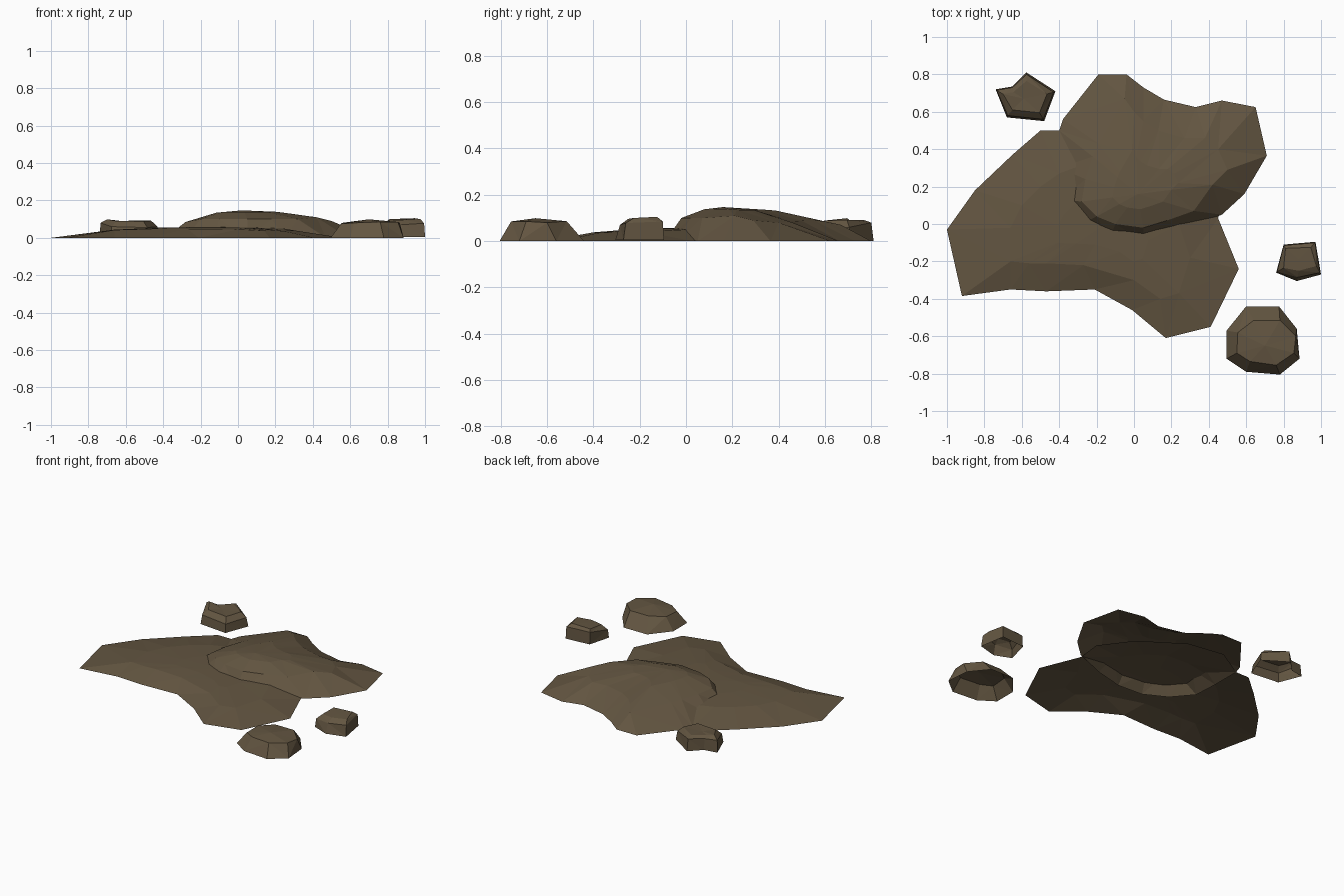
import bpy, bmesh
from mathutils import Vector

earth = bpy.data.materials.new("earth brown")
earth.diffuse_color = (0.125, 0.092, 0.053, 1)


def shell(name, rings, peak):
    """Open-bottomed faceted lump: matching rings joined upward, closed by a fan to the peak."""
    bm = bmesh.new()
    loops = [[bm.verts.new(p) for p in ring] for ring in rings]
    n = len(loops[0])
    for low, high in zip(loops, loops[1:]):
        for i in range(n):
            j = (i + 1) % n
            bm.faces.new((low[i], low[j], high[j], high[i]))
    top = bm.verts.new(peak)
    for i in range(n):
        bm.faces.new((loops[-1][i], loops[-1][(i + 1) % n], top))
    bmesh.ops.triangulate(bm, faces=[f for f in bm.faces if len(f.verts) > 3])
    bm.normal_update()
    if sum(f.normal.z for f in bm.faces) < 0:
        bmesh.ops.reverse_faces(bm, faces=bm.faces[:])
    mesh = bpy.data.meshes.new(name)
    bm.to_mesh(mesh)
    bm.free()
    mesh.materials.append(earth)
    obj = bpy.data.objects.new(name, mesh)
    bpy.context.collection.objects.link(obj)
    return obj


def ground(points, z=0.0):
    return [(x, y, z) for x, y in points]


def toward(ring, peak, t, tz):
    """Copy a ring pulled towards the peak, with a separate vertical amount for doming."""
    return [(x + (peak[0] - x) * t, y + (peak[1] - y) * t, z + (peak[2] - z) * tz)
            for x, y, z in ring]


# Low mound: wide and shallow, running back under the high mound
low_rim = [(-1, -.03), (-.85, .18), (-.65, .37), (-.5, .5), (-.4, .5), (-.2, .62),
           (.05, .58), (.32, .4), (.47, .2), (.45, .03), (.56, -.24), (.41, -.55),
           (.17, -.61), (-.01, -.46), (-.21, -.35), (-.47, -.36), (-.66, -.35), (-.92, -.385)]
low_shoulder = [(-.66, -.02, .044), (-.6, .1, .045), (-.5, .2, .047), (-.4, .27, .048),
                (-.32, .3, .048), (-.16, .33, .048), (0, .32, .048), (.12, .24, .048),
                (.22, .12, .048), (.24, 0, .05), (.3, -.18, .04), (.24, -.37, .037),
                (.14, -.4, .038), (0, -.3, .045), (-.27, -.22, .048), (-.47, -.21, .048),
                (-.56, -.21, .045), (-.66, -.2, .042)]
low_peak = (-.15, 0, .058)
shell("low_mound", [ground(low_rim), low_shoulder, toward(low_shoulder, low_peak, .5, .8)], low_peak)

# High mound: steep front, long slope to the back
high_rim = [(-.4, .5), (-.38, .56), (-.19, .8), (-.04, .8), (.05, .73), (.16, .665),
            (.33, .625), (.47, .66), (.65, .625), (.71, .365), (.59, .16), (.47, .05),
            (.25, -.04), (.05, -.09), (-.13, -.08), (-.28, 0), (-.39, .13), (-.4, .3)]
high_shoulder = [(-.22, .36, .085), (-.19, .43, .082), (-.05, .67, .07), (0, .6, .085),
                 (.05, .55, .09), (.13, .5, .088), (.27, .46, .085), (.38, .46, .08),
                 (.45, .4, .08), (.5, .29, .09), (.42, .21, .11), (.32, .07, .1),
                 (.18, .02, .1), (.05, -.02, .1), (-.1, 0, .1), (-.2, .04, .1),
                 (-.28, .12, .085), (-.26, .24, .085)]
high_peak = (.02, .16, .147)
shell("high_mound", [ground(high_rim), high_shoulder, toward(high_shoulder, high_peak, .55, .8)], high_peak)

# Large boulder at the front right
shell("large_boulder", [
    ground([(.495, -.72), (.6, -.79), (.78, -.805), (.885, -.72), (.87, -.56),
            (.775, -.44), (.6, -.44), (.495, -.57)]),
    [(.55, -.69, .075), (.62, -.735, .08), (.76, -.755, .085), (.855, -.69, .085),
     (.865, -.6, .08), (.78, -.515, .086), (.64, -.515, .086), (.555, -.58, .08)]],
    (.7, -.65, .099))

# Small five-sided rock on the right
shell("right_rock", [
    ground([(.76, -.26), (.8, -.11), (.97, -.095), (1, -.27), (.87, -.305)], .005),
    [(.765, -.255, .06), (.8, -.115, .085), (.968, -.1, .085), (.995, -.26, .078), (.875, -.285, .07)],
    [(.8, -.235, .093), (.81, -.13, .1), (.945, -.125, .105), (.975, -.225, .1), (.88, -.25, .096)]],
    (.88, -.19, .1))

# Small notched rock at the back left
shell("back_rock", [
    ground([(-.74, .72), (-.65, .735), (-.575, .81), (-.42, .71), (-.48, .55), (-.68, .57)]),
    [(-.735, .715, .08), (-.65, .73, .075), (-.575, .8, .08), (-.43, .705, .06),
     (-.485, .56, .055), (-.675, .58, .06)],
    [(-.7, .695, .099), (-.645, .705, .088), (-.575, .765, .092), (-.465, .695, .092),
     (-.505, .595, .088), (-.65, .61, .09)]],
    (-.59, .67, .086))
